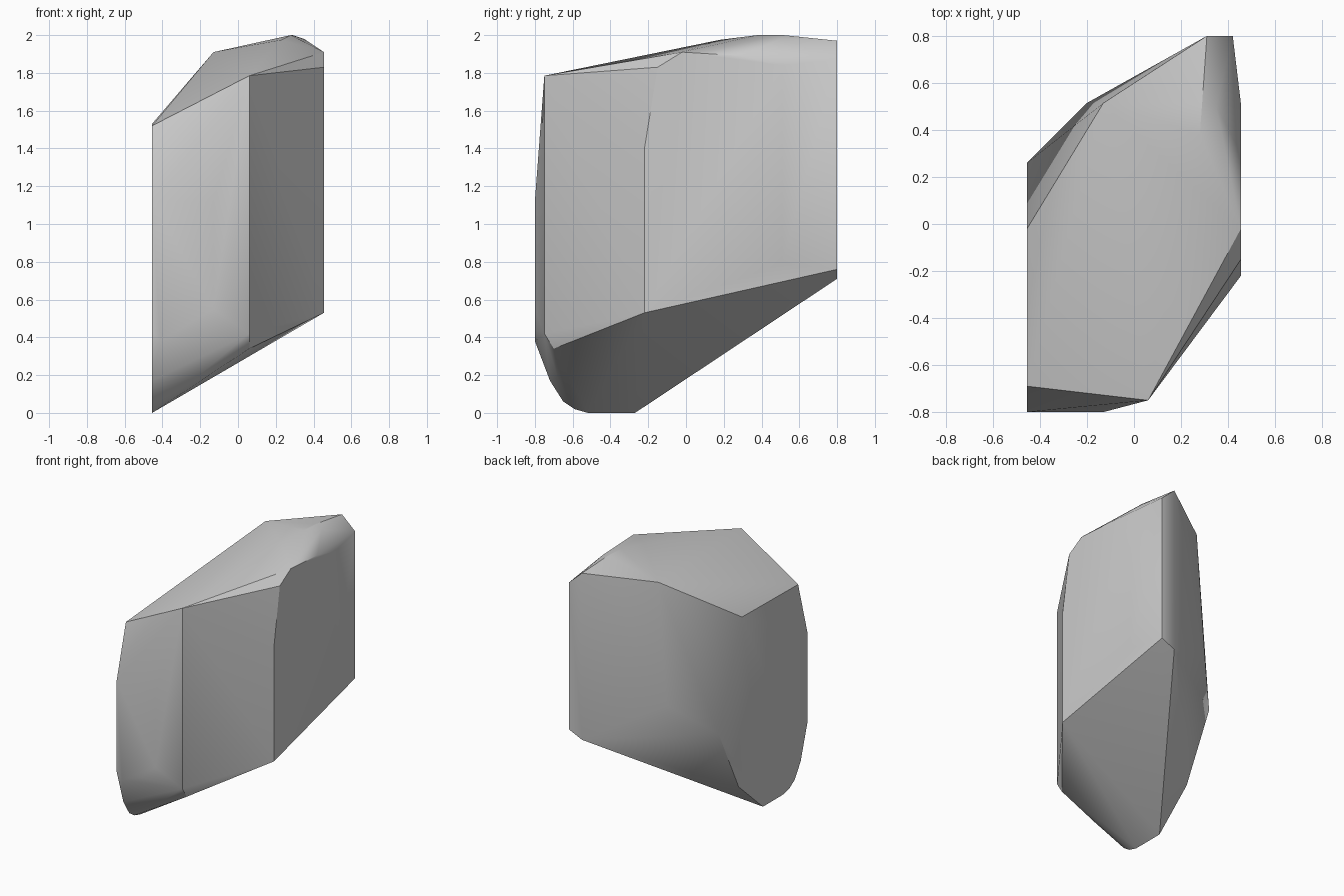
import bpy, bmesh
from math import radians

if "Cube" in bpy.data.objects:
    bpy.data.objects.remove(bpy.data.objects["Cube"])

L, R, F, B = -0.455, 0.455, -0.80, 0.80   # left, right, front and back planes

# outline of the flat left side (y, z)
left = [(-0.02, 1.53), (-0.69, 1.52), (F, 1.12), (F, 0.43), (-0.72, 0.17), (-0.65, 0.06),
        (-0.59, 0.02), (-0.52, 0.0), (-0.27, 0.0), (0.02, 0.26), (0.26, 0.75)]
# outline of the flat right side (y, z)
right = [(-0.22, 0.53), (-0.22, 1.40), (-0.15, 1.83), (-0.02, 1.91), (0.30, 1.89),
         (0.51, 1.84), (0.51, 0.79)]
# narrow front facet (x, z)
front = [(-0.41, 0.38), (-0.25, 0.44), (-0.13, 0.55), (-0.13, 1.12)]
# narrow back facet (x, z)
back = [(0.31, 1.97), (0.42, 1.87), (0.42, 0.76), (0.31, 0.71)]
# crown, front ridge, back shoulder and rounded lower front edge
corners = [(0.06, -0.75, 1.785), (0.06, -0.75, 0.42), (0.06, -0.70, 0.34),
           (-0.13, 0.515, 1.91), (-0.20, 0.515, 1.0),
           (0.29, 0.515, 2.0), (0.28, 0.38, 2.0), (0.23, 0.18, 1.975), (0.35, 0.50, 1.98),
           (-0.22, -0.68, 0.19), (-0.10, -0.69, 0.26)]

points = ([(L, y, z) for y, z in left] + [(R, y, z) for y, z in right]
          + [(x, F, z) for x, z in front] + [(x, B, z) for x, z in back] + corners)

# wrap the chipped stone around its corners
bm = bmesh.new()
for p in points:
    bm.verts.new(p)
bmesh.ops.convex_hull(bm, input=bm.verts[:])
bmesh.ops.delete(bm, geom=[v for v in bm.verts if not v.link_faces], context='VERTS')
bmesh.ops.dissolve_limit(bm, angle_limit=radians(0.5), verts=bm.verts[:], edges=bm.edges[:])
bmesh.ops.recalc_face_normals(bm, faces=bm.faces[:])

mesh = bpy.data.meshes.new("rock")
bm.to_mesh(mesh)
bm.free()
rock = bpy.data.objects.new("rock", mesh)
bpy.context.collection.objects.link(rock)

# soften shallow facets, keep the big breaks sharp
bpy.context.view_layer.objects.active = rock
rock.select_set(True)
bpy.ops.object.shade_smooth_by_angle(angle=radians(30))
